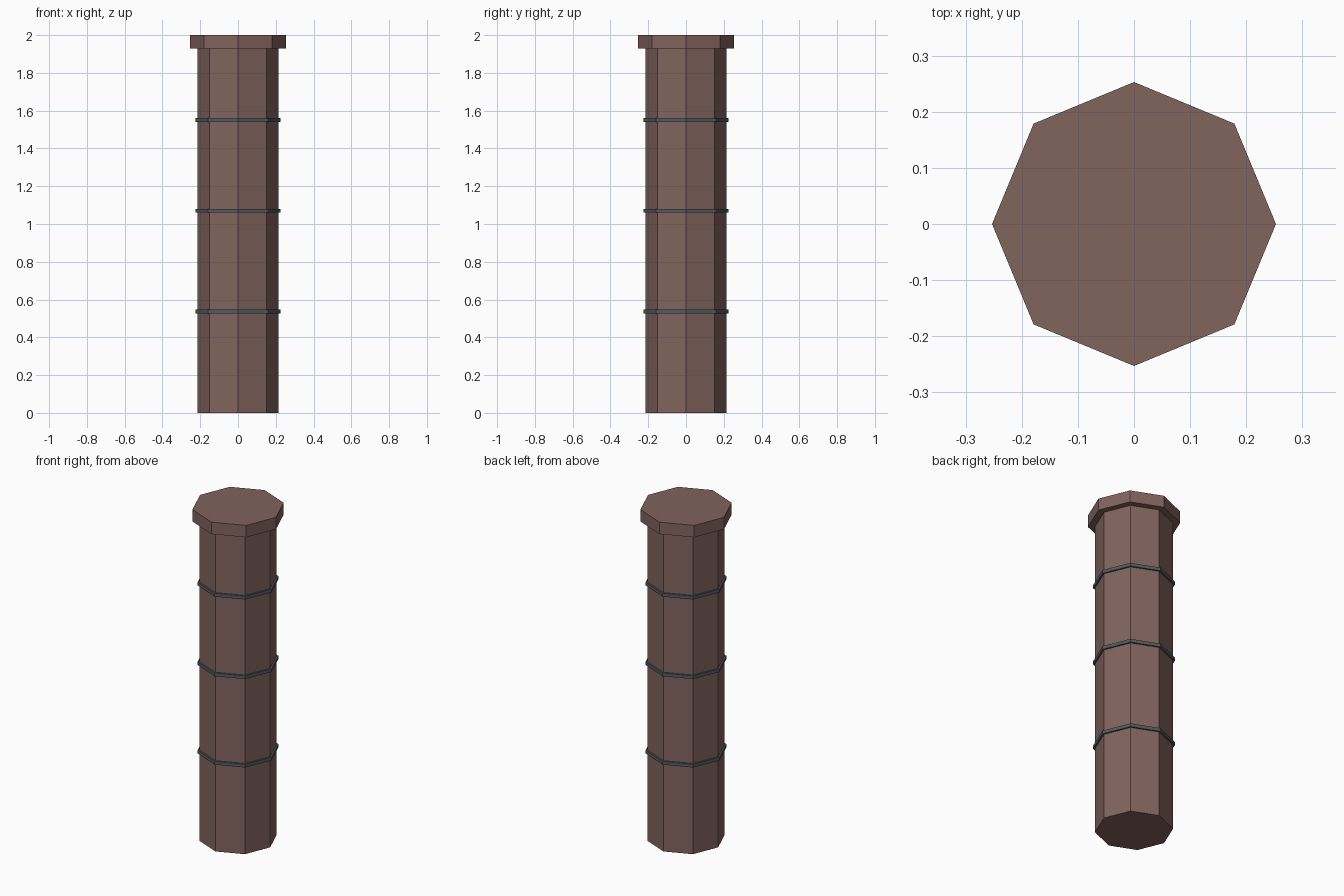
import bpy

if "Cube" in bpy.data.objects:
    bpy.data.objects.remove(bpy.data.objects["Cube"])


def material(name, color):
    m = bpy.data.materials.new(name)
    m.diffuse_color = color
    m.use_nodes = True
    m.node_tree.nodes["Principled BSDF"].inputs["Base Color"].default_value = m.diffuse_color
    return m


wood = material("brown", (0.22, 0.125, 0.11, 1))
metal = material("dark_metal", (0.085, 0.105, 0.12, 1))


def octagon(name, radius, z0, z1, mat):
    # Eight-sided prism with a corner on each axis
    bpy.ops.mesh.primitive_cylinder_add(vertices=8, radius=radius, depth=z1 - z0,
                                        location=(0, 0, (z0 + z1) / 2))
    ob = bpy.context.object
    ob.name = name
    ob.data.materials.append(mat)
    return ob


# Shaft and overhanging cap
octagon("shaft", 0.214, 0, 1.928, wood)
octagon("cap", 0.253, 1.928, 2.0, wood)

# Metal bands around the shaft
for name, z in (("lower_band", 0.537), ("middle_band", 1.07), ("upper_band", 1.55)):
    octagon(name, 0.224, z - 0.01, z + 0.01, metal)
